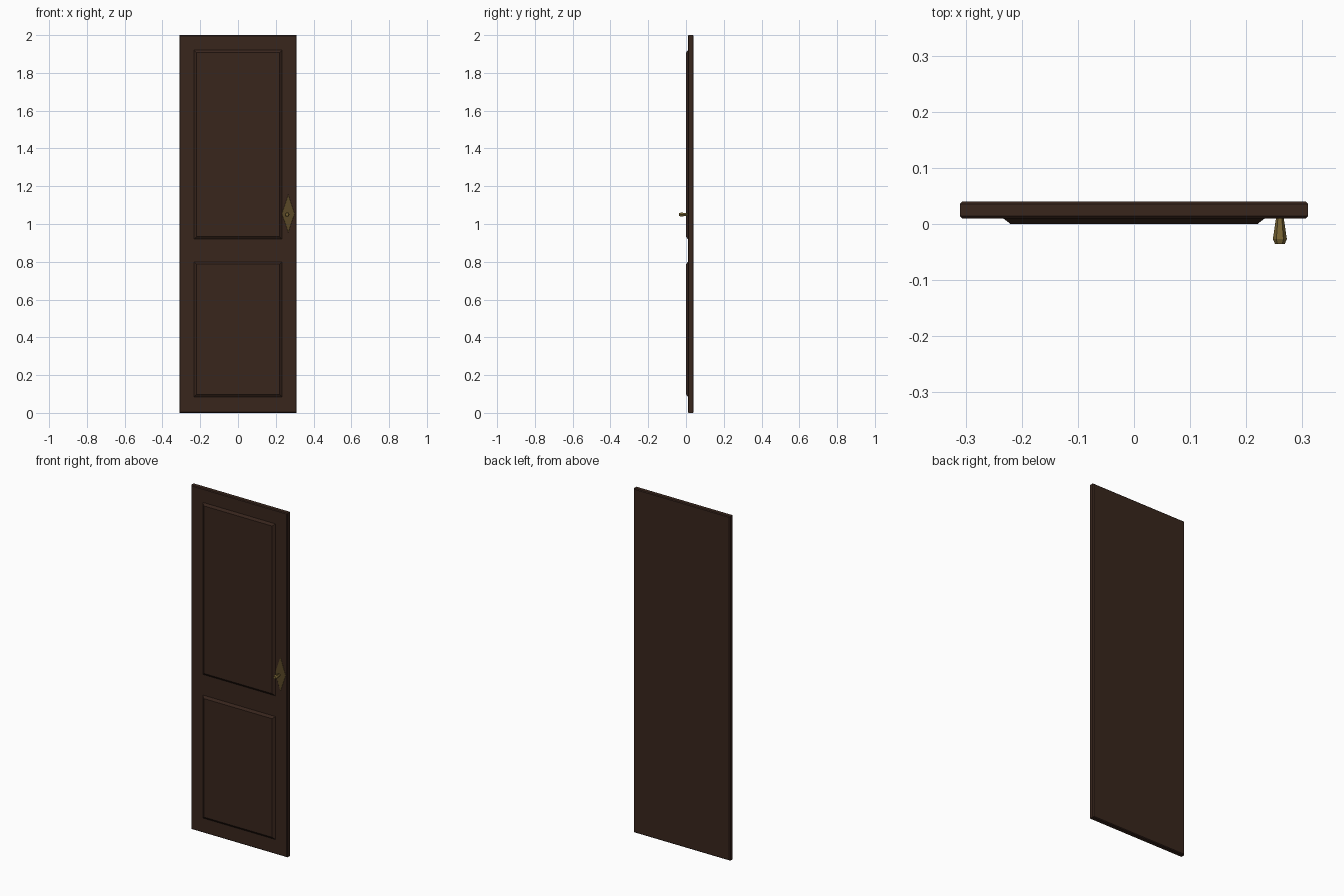
import bpy, bmesh, math

if "Cube" in bpy.data.objects:
    bpy.data.objects.remove(bpy.data.objects["Cube"])


def material(name, rgb):
    m = bpy.data.materials.new(name)
    m.diffuse_color = (*rgb, 1)
    m.use_nodes = True
    m.node_tree.nodes["Principled BSDF"].inputs["Base Color"].default_value = m.diffuse_color
    return m


wood = material("dark_wood", (0.040, 0.019, 0.012))
brass = material("brass", (0.19, 0.13, 0.035))
tarnish = material("tarnished_brass", (0.10, 0.065, 0.02))


def loft(name, rings, mat, cap_start=False):
    """Join successive point rings with quads and cap the last ring."""
    bm = bmesh.new()
    loops = [[bm.verts.new(p) for p in r] for r in rings]
    for a, b in zip(loops, loops[1:]):
        n = len(a)
        for i in range(n):
            j = (i + 1) % n
            bm.faces.new((a[i], a[j], b[j], b[i]))
    bm.faces.new(loops[-1])
    if cap_start:
        bm.faces.new(loops[0][::-1])
    me = bpy.data.meshes.new(name)
    bm.to_mesh(me)
    bm.free()
    me.materials.append(mat)
    ob = bpy.data.objects.new(name, me)
    bpy.context.collection.objects.link(ob)
    return ob


def rect(hx, z0, z1, y):
    return [(-hx, y, z0), (hx, y, z0), (hx, y, z1), (-hx, y, z1)]


def disc(cx, cz, rx, rz, y, n):
    return [(cx + rx * math.cos(2 * math.pi * i / n), y,
             cz + rz * math.sin(2 * math.pi * i / n)) for i in range(n)]


# Door slab with small chamfers on front and back edges
c = 0.004
loft("door_slab", [rect(0.31 - c, c, 2 - c, 0.04), rect(0.31, 0, 2, 0.04 - c),
                   rect(0.31, 0, 2, 0.01 + c), rect(0.31 - c, c, 2 - c, 0.01)],
     wood, cap_start=True)

# Raised panels with sloped borders
for name, z0, z1 in (("lower_panel", 0.085, 0.80), ("upper_panel", 0.92, 1.92)):
    loft(name, [rect(0.233, z0, z1, 0.01),
                rect(0.22, z0 + 0.013, z1 - 0.013, 0.0)], wood)

# Diamond-shaped brass patch behind the knob
loft("knob_plate", [disc(0.266, 1.055, 0.034, 0.10, 0.01, 4),
                    disc(0.266, 1.055, 0.033, 0.098, 0.0094, 4)], tarnish)

# Faceted flaring knob
loft("knob", [disc(0.26, 1.05, r, r, y, 6) for r, y in
              ((0.007, 0.01), (0.0125, -0.027), (0.0085, -0.036))], brass)
